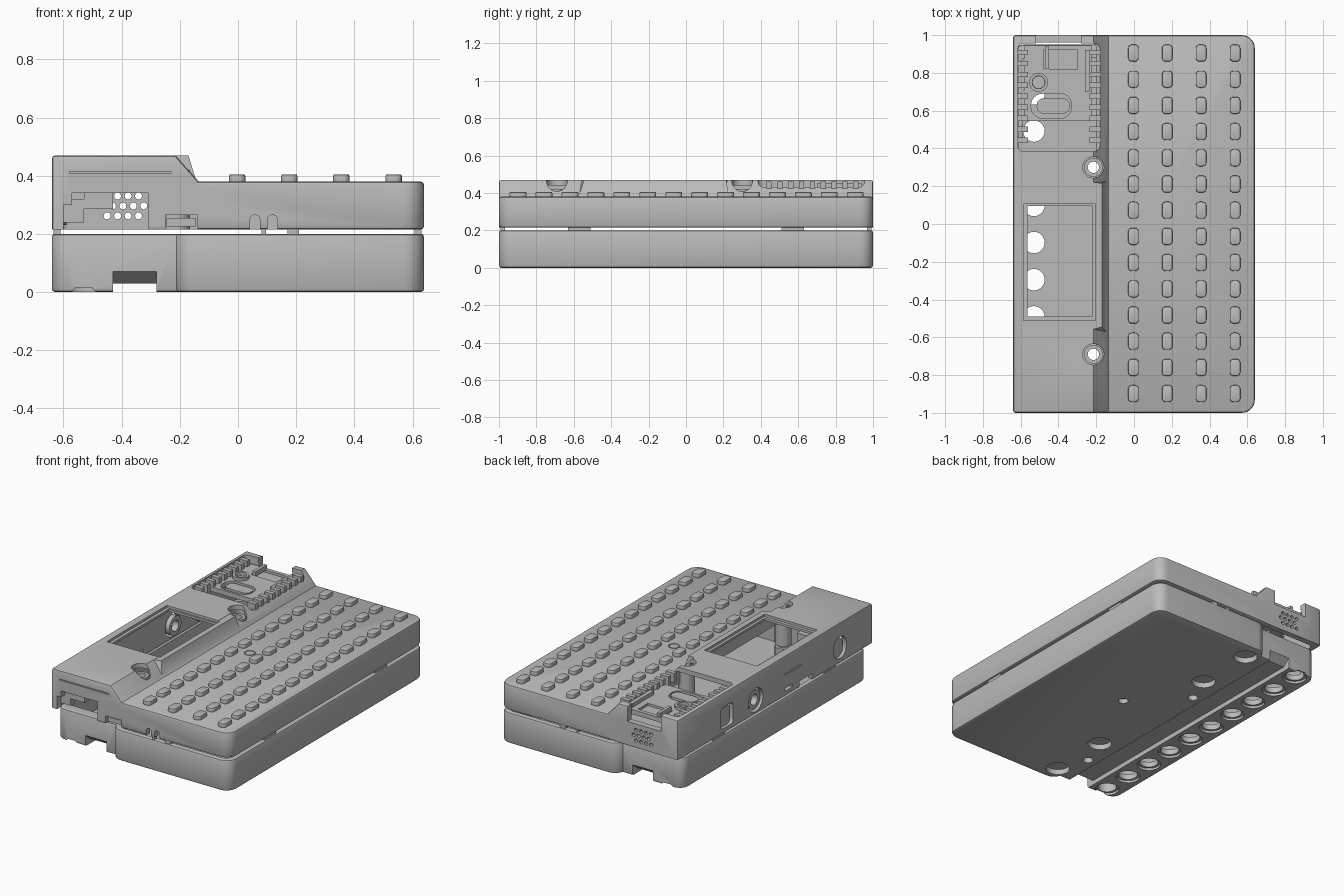
import bpy, bmesh, math

cube = bpy.data.objects.get("Cube")
if cube:
    bpy.data.objects.remove(cube, do_unlink=True)

grey = bpy.data.materials.new("matte grey")
grey.use_nodes = True
grey.diffuse_color = (0.5, 0.5, 0.5, 1)
grey.node_tree.nodes["Principled BSDF"].inputs["Base Color"].default_value = (0.5, 0.5, 0.5, 1)
parts = []


def rrect(u0, u1, v0, v1, r=0.0, n=6):
    """Rounded rectangle outline."""
    if r == 0:
        return [(u0, v0), (u1, v0), (u1, v1), (u0, v1)]
    pts = []
    corners = [(u1 - r, v1 - r), (u0 + r, v1 - r), (u0 + r, v0 + r), (u1 - r, v0 + r)]
    for k, (cu, cv) in enumerate(corners):
        for i in range(n + 1):
            a = math.pi / 2 * (k + i / n)
            pts.append((cu + r * math.cos(a), cv + r * math.sin(a)))
    return pts


def circle(u, v, r, n=24):
    return [(u + r * math.cos(math.tau * i / n), v + r * math.sin(math.tau * i / n)) for i in range(n)]


def prism(name, outlines, lo, hi, axis="z", bevel=0):
    """Extrude one or more 2D outlines along an axis into one object."""
    place = {"z": lambda u, v, w: (u, v, w),
             "y": lambda u, v, w: (u, w, v),
             "x": lambda u, v, w: (w, u, v)}[axis]
    bm = bmesh.new()
    for pts in outlines:
        a = [bm.verts.new(place(u, v, lo)) for u, v in pts]
        b = [bm.verts.new(place(u, v, hi)) for u, v in pts]
        bm.faces.new(a)
        bm.faces.new(b[::-1])
        for i in range(len(pts)):
            j = (i + 1) % len(pts)
            bm.faces.new((a[j], a[i], b[i], b[j]))
    bmesh.ops.recalc_face_normals(bm, faces=bm.faces)
    mesh = bpy.data.meshes.new(name)
    bm.to_mesh(mesh)
    bm.free()
    obj = bpy.data.objects.new(name, mesh)
    bpy.context.collection.objects.link(obj)
    mesh.materials.append(grey)
    if bevel:
        m = obj.modifiers.new("soft edge", "BEVEL")
        m.width, m.segments = bevel, 2
        m.limit_method, m.angle_limit = "ANGLE", math.radians(50)
        apply(obj, m)
    return obj


def apply(obj, mod):
    bpy.context.view_layer.objects.active = obj
    bpy.ops.object.modifier_apply(modifier=mod.name)


def combine(target, other, how="DIFFERENCE"):
    m = target.modifiers.new("bool", "BOOLEAN")
    m.operation, m.solver, m.object = how, "EXACT", other
    apply(target, m)
    bpy.data.objects.remove(other, do_unlink=True)


def cut(target, outlines, lo, hi, axis="z"):
    combine(target, prism("cutter", outlines, lo, hi, axis))


def part(*args, **kw):
    obj = prism(*args, **kw)
    parts.append(obj)
    return obj


screws = [(-0.215, 0.3), (-0.215, -0.69)]

# Bottom tray, narrower in y on the housing side
tray = part("bottom_tray", [rrect(-0.215, 0.64, -1, 1, 0.07)], 0, 0.2, bevel=0.012)
combine(tray, prism("tray_side", [rrect(-0.64, 0, -0.95, 0.95, 0.06)], 0, 0.2, bevel=0.012), "UNION")
cut(tray, [rrect(-0.18, 0.61, -0.97, 0.97, 0.05)], 0.05, 0.3)
cut(tray, [rrect(-0.61, 0, -0.88, 0.88, 0.04)], 0.05, 0.3)

# Lengthwise groove with flared ends
cut(tray, [rrect(-0.43, -0.28, -1.1, 1.1)], -0.1, 0.03)
for s in (-1, 1):
    cut(tray, [[(s * 1.1, -0.1), (s * 1.1, 0.07), (s * 0.95, 0.07), (s * 0.9, 0.03), (s * 0.9, -0.1)]],
        -0.43, -0.28, "x")

# Countersunk holes in the underside
row = [-0.885 + 0.1967 * i for i in range(10)]
cut(tray, [circle(-0.53, y, 0.072) for y in row], -0.1, 0.015)
cut(tray, [circle(-0.53, y, 0.057) for y in row], -0.1, 0.1)
cut(tray, [circle(-0.14, y, 0.072) for y in (-0.885, -0.49, 0.49, 0.885)], -0.1, 0.035)
cut(tray, [circle(0.085, 0, 0.03)], -0.1, 0.03)
tray_posts = prism("tray_posts", [circle(x, y, 0.05) for x, y in screws], 0.045, 0.2)
combine(tray, tray_posts, "UNION")
cut(tray, [circle(x, y, 0.03) for x, y in screws], -0.1, 0.3)

# Top shell: keyboard deck, raised housing and its middle bulge
shell = part("top_shell", [rrect(-0.5, 0.64, -1, 1, 0.07)], 0.215, 0.38, bevel=0.012)
housing = prism("housing", [[(-0.64, 0.2), (-0.135, 0.215), (-0.135, 0.38), (-0.215, 0.47), (-0.64, 0.47)]],
                -1, 1, "y", bevel=0.012)
combine(shell, housing, "UNION")
bulge = prism("bulge", [rrect(-0.3, -0.137, -0.58, 0.23)], 0.36, 0.469)
top_verts = [v for v in bulge.data.vertices if v.co.z > 0.4]
for v in top_verts:
    if v.co.x > -0.2:
        v.co.x = -0.17
        v.co.y *= 0.94
combine(shell, bulge, "UNION")
cut(shell, [rrect(-0.7, 0.7, -1.1, 1.1)], 0.1, 0.215)
cut(shell, [rrect(-0.61, 0.61, -0.96, 0.96, 0.05)], 0.1, 0.35)
cut(shell, [rrect(-0.61, -0.2, -0.96, 0.96, 0.03)], 0.1, 0.44)

# Display window with stepped frame, and the equipment bay opening
cut(shell, [rrect(-0.585, -0.205, -0.51, 0.105)], 0.455, 0.6)
cut(shell, [rrect(-0.565, -0.222, -0.49, 0.095)], 0.3, 0.6)
cut(shell, [rrect(-0.615, -0.18, 0.385, 0.955, 0.03)], 0.425, 0.6)
cut(shell, [rrect(-0.6, -0.205, 0.4, 0.94, 0.02)], 0.3, 0.6)
cut(shell, [rrect(-0.52, -0.28, 0.94, 1.1)], 0.37, 0.6)

# Screw recesses on the slope
cut(shell, [circle(x, y, 0.056) for x, y in screws], 0.405, 0.6)
posts = prism("screw_posts", [circle(x, y, 0.05) for x, y in screws], 0.215, 0.42)
combine(shell, posts, "UNION")
cut(shell, [circle(x, y, 0.03) for x, y in screws], 0.1, 0.6)

# Openings in the front wall
cut(shell, [[(-0.6, 0.1), (-0.31, 0.1), (-0.31, 0.34), (-0.57, 0.34), (-0.57, 0.3), (-0.6, 0.3)],
            rrect(-0.25, -0.14, 0.1, 0.265)], -1.1, -0.94, "y")
cut(shell, [rrect(x - 0.017, x + 0.017, 0.19, 0.265, 0.016) for x in (0.058, 0.118)], -1.1, -0.94, "y")
cut(shell, [rrect(-0.58, -0.23, 0.408, 0.414)], -1.1, -0.99, "y")

# Speaker grille in the back wall
grille = [circle(-0.45 + 0.036 * i + 0.018 * (j % 2), 0.262 + 0.034 * j, 0.012, 12)
          for i in range(4) for j in range(3)]
cut(shell, grille, 0.94, 1.1, "y")

# Ports along the housing side
cut(shell, [rrect(0.43, 0.56, 0.24, 0.38, 0.03), circle(0.2, 0.3, 0.075),
            rrect(-0.18, -0.1, 0.24, 0.26), rrect(-0.38, -0.25, 0.1, 0.25),
            rrect(-0.73, -0.6, 0.24, 0.38, 0.06)], -0.7, -0.59, "x")
cut(shell, [rrect(-0.27, -0.1, 0.345, 0.352)], -0.7, -0.63, "x")

# Ring mark on the deck
ring = prism("ring_cutter", [circle(0.085, 0, 0.034)], 0.375, 0.5)
combine(ring, prism("ring_core", [circle(0.085, 0, 0.028)], 0.3, 0.6))
combine(shell, ring)

# Raised keys, four columns of fourteen
keys = [rrect(x - 0.028, x + 0.028, y - 0.045, y + 0.045, 0.02, 4)
        for x in (-0.003, 0.176, 0.355, 0.535) for y in [0.905 - 0.1387 * i for i in range(14)]]
part("keys", keys, 0.37, 0.405, bevel=0.006)

# Bay plate with pockets, boss and clip
plate = part("bay_plate", [rrect(-0.58, -0.225, 0.545, 0.945)], 0.395, 0.425)
cut(plate, [rrect(-0.48, -0.3, 0.82, 0.92), circle(-0.505, 0.75, 0.032)], 0.41, 0.5)
clip = prism("clip_gap", [rrect(-0.545, -0.33, 0.56, 0.69, 0.06)], 0.3, 0.5)
combine(clip, prism("clip_tongue", [rrect(-0.515, -0.34, 0.585, 0.665, 0.035)], 0.2, 0.6))
combine(plate, clip)
boss = part("bay_boss", [circle(-0.505, 0.75, 0.05)], 0.41, 0.445)
cut(boss, [circle(-0.505, 0.75, 0.034)], 0.3, 0.6)
part("bay_rail", [rrect(-0.26, -0.235, 0.7, 0.92), rrect(-0.47, -0.45, 0.82, 0.94)], 0.42, 0.45)

# Comb teeth on both sides of the bay
pitch = [0.43 + 0.058 * i for i in range(9)]
teeth = [rrect(x, x + 0.06, y, y + 0.028) for x in (-0.62, -0.235) for y in pitch]
part("comb_teeth", teeth, 0.4, 0.462)

# Recessed connectors behind the side ports
jack = part("round_jack", [circle(0.2, 0.3, 0.062)], -0.63, -0.59, axis="x")
cut(jack, [circle(0.2, 0.3, 0.035)], -0.7, -0.5, "x")
part("side_plugs", [rrect(0.44, 0.55, 0.23, 0.36, 0.02), rrect(-0.72, -0.61, 0.23, 0.36, 0.04)],
     -0.62, -0.59, axis="x")

# Front connector seen inside the wall opening
part("front_connector", [rrect(-0.6, -0.53, 0.24, 0.32), rrect(-0.53, -0.43, 0.285, 0.34)],
     -0.96, -0.92, axis="y")
part("front_socket", [rrect(-0.245, -0.145, 0.225, 0.255)], -0.985, -0.94, axis="y")

# Small spacers bridging the seam
tabs = [rrect(x - 0.012, x + 0.012, y - 0.06, y + 0.06) for x in (-0.622, 0.618) for y in (-0.57, 0.57)]
tabs += [rrect(x - w, x + w, y - 0.012, y + 0.012)
         for x, w in ((0.19, 0.02), (0.088, 0.008)) for y in (-0.98, 0.98)]
part("seam_tabs", tabs, 0.19, 0.225)

# Smooth curved surfaces, keep hard edges
bpy.ops.object.select_all(action="DESELECT")
for obj in parts:
    obj.select_set(True)
bpy.context.view_layer.objects.active = shell
bpy.ops.object.shade_smooth_by_angle(angle=math.radians(30))
